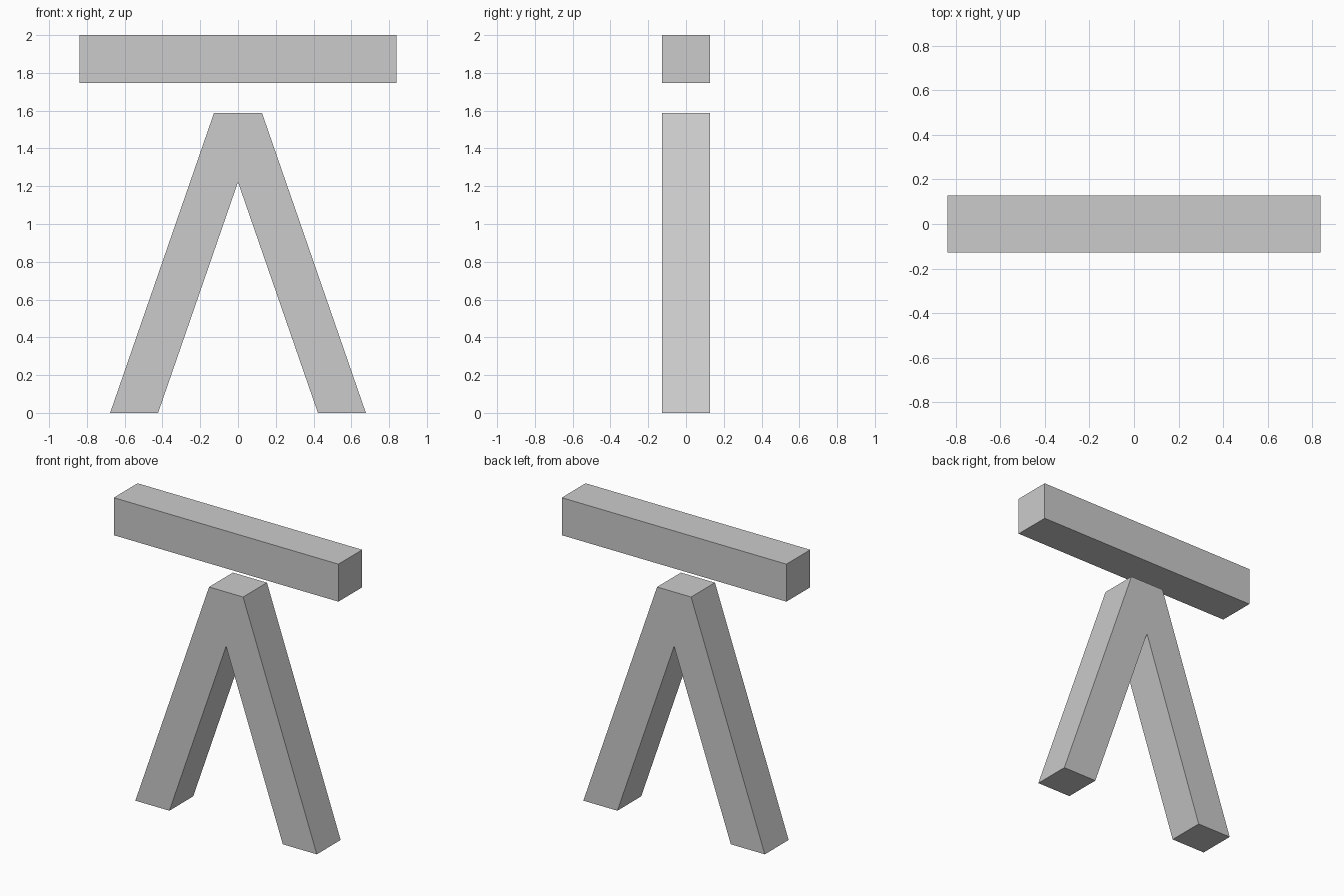
import bpy
import bmesh

if "Cube" in bpy.data.objects:
    bpy.data.objects.remove(bpy.data.objects["Cube"])

HALF_DEPTH = 0.127


def extrude_profile(name, points):
    """Extrude an outline in the XZ plane through the shared depth."""
    bm = bmesh.new()
    face = bm.faces.new([bm.verts.new((x, -HALF_DEPTH, z)) for x, z in points])
    result = bmesh.ops.extrude_face_region(bm, geom=[face])
    verts = [v for v in result["geom"] if isinstance(v, bmesh.types.BMVert)]
    bmesh.ops.translate(bm, verts=verts, vec=(0, 2 * HALF_DEPTH, 0))
    bmesh.ops.recalc_face_normals(bm, faces=bm.faces)
    mesh = bpy.data.meshes.new(name)
    bm.to_mesh(mesh)
    bm.free()
    obj = bpy.data.objects.new(name, mesh)
    bpy.context.collection.objects.link(obj)
    return obj


# Floating top bar
extrude_profile("top_bar", [(-0.838, 1.747), (0.838, 1.747), (0.838, 2.0), (-0.838, 2.0)])

# Splayed legs joined at a flat top; right half mirrored to the left
half = [(0.423, 0.0), (0.677, 0.0), (0.127, 1.588)]
left = [(-x, z) for x, z in reversed(half)]
extrude_profile("splayed_legs", [(0.0, 1.222)] + half + left)
